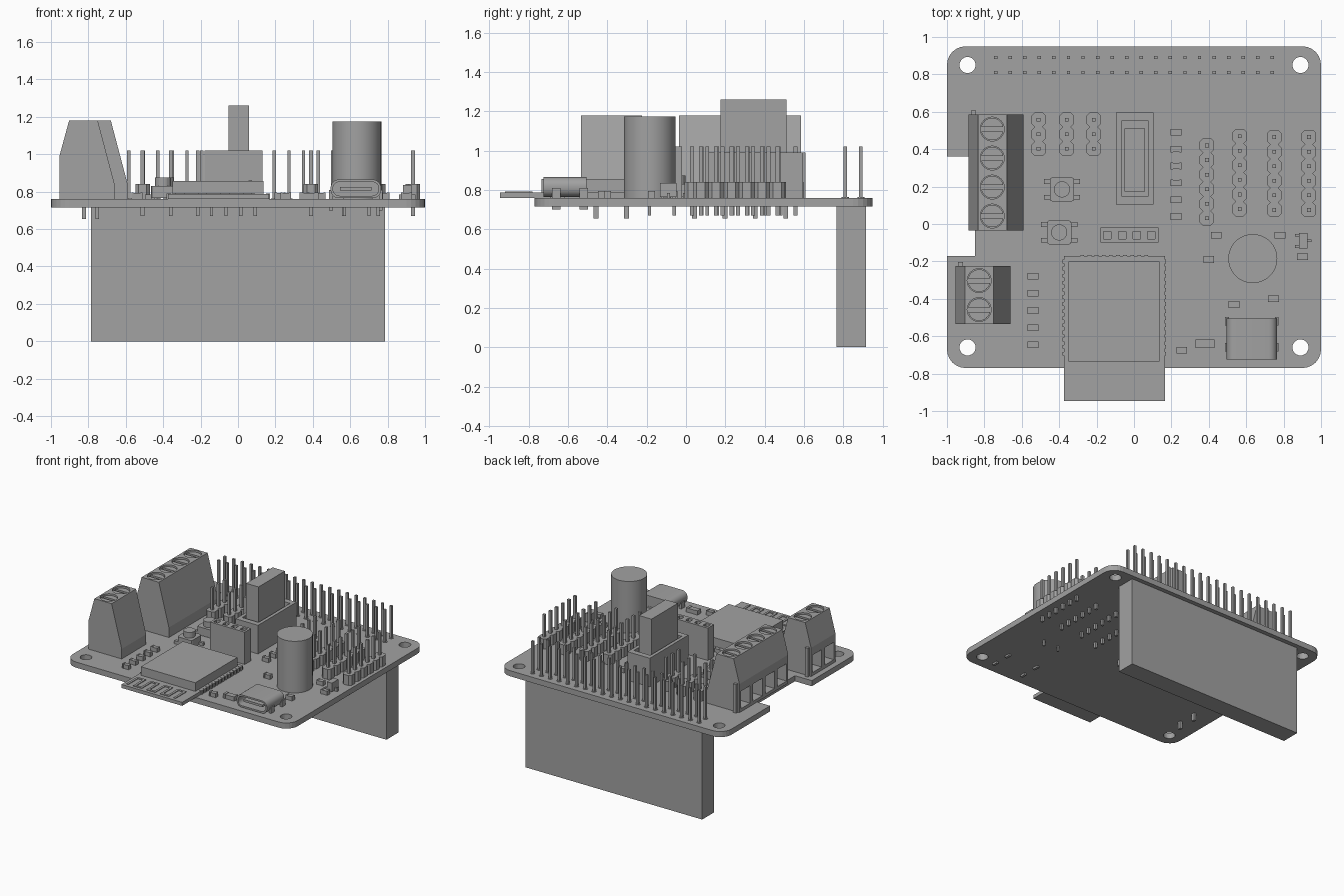
import bpy, bmesh
from math import sin, cos, pi, asin

if "Cube" in bpy.data.objects:
    bpy.data.objects.remove(bpy.data.objects["Cube"])

grey = bpy.data.materials.new("plain grey")
grey.use_nodes = True
COLOUR = (0.36, 0.36, 0.36, 1)
grey.diffuse_color = COLOUR
grey.node_tree.nodes["Principled BSDF"].inputs["Base Color"].default_value = COLOUR

TOP, BOTTOM, PITCH = 0.76, 0.715, 0.0779


def arc(x, y, r, a0=0, a1=2 * pi, n=24, close=False):
    steps = n if close else n - 1
    return [(x + r * cos(a0 + (a1 - a0) * i / steps), y + r * sin(a0 + (a1 - a0) * i / steps))
            for i in range(n)]


def circle(x, y, r, n=24):
    return arc(x, y, r, n=n, close=True)


def rect(x0, x1, y0, y1):
    return [(x0, y0), (x1, y0), (x1, y1), (x0, y1)]


def rounded(x0, x1, y0, y1, r, n=7):
    return (arc(x1 - r, y1 - r, r, 0, pi / 2, n) + arc(x0 + r, y1 - r, r, pi / 2, pi, n)
            + arc(x0 + r, y0 + r, r, pi, 1.5 * pi, n) + arc(x1 - r, y0 + r, r, 1.5 * pi, 2 * pi, n))


def prism(bm, loops, lo, hi, along="z"):
    """Extrude an outline, with optional inner loops as holes."""
    part = bmesh.new()
    for loop in loops:
        vs = [part.verts.new((u, v, lo)) for u, v in loop]
        for i, v in enumerate(vs):
            part.edges.new((v, vs[i - 1]))
    if len(loops) == 1:
        part.faces.new(vs)
    else:
        bmesh.ops.triangle_fill(part, edges=part.edges[:], use_beauty=True)
    ext = bmesh.ops.extrude_face_region(part, geom=part.faces[:], use_keep_orig=True)
    for v in ext["geom"]:
        if isinstance(v, bmesh.types.BMVert):
            v.co.z = hi
    if along == "y":
        for v in part.verts:
            v.co.y, v.co.z = v.co.z, v.co.y
    bmesh.ops.recalc_face_normals(part, faces=part.faces[:])
    mesh = bpy.data.meshes.new("part")
    part.to_mesh(mesh)
    part.free()
    bm.from_mesh(mesh)
    bpy.data.meshes.remove(mesh)


def box(bm, x0, x1, y0, y1, z0, z1):
    prism(bm, [rect(x0, x1, y0, y1)], z0, z1)


def cbox(bm, x, y, w, d, z0, z1):
    box(bm, x - w / 2, x + w / 2, y - d / 2, y + d / 2, z0, z1)


def finish(bm, name, smooth=False):
    mesh = bpy.data.meshes.new(name)
    bm.to_mesh(mesh)
    bm.free()
    mesh.materials.append(grey)
    ob = bpy.data.objects.new(name, mesh)
    bpy.context.collection.objects.link(ob)
    if smooth:
        bpy.ops.object.select_all(action="DESELECT")
        ob.select_set(True)
        bpy.context.view_layer.objects.active = ob
        bpy.ops.object.shade_smooth_by_angle()
    return ob


def cut(ob, cutter_bm):
    cutter = finish(cutter_bm, "cutter")
    cutter.hide_render = True
    mod = ob.modifiers.new("cut", "BOOLEAN")
    mod.operation, mod.object, mod.solver = "DIFFERENCE", cutter, "EXACT"
    graph = bpy.context.evaluated_depsgraph_get()
    ob.data = bpy.data.meshes.new_from_object(ob.evaluated_get(graph))
    ob.modifiers.clear()
    bpy.data.objects.remove(cutter)


# Circuit board with rounded corners, side notch and mounting holes
bm = bmesh.new()
outline = (arc(0.9, 0.85, 0.1, 0, pi / 2, 7) + arc(-0.9, 0.85, 0.1, pi / 2, pi, 7)
           + [(-1, 0.36), (-0.85, 0.36), (-0.85, -0.17), (-1, -0.17)]
           + arc(-0.9, -0.67, 0.1, pi, 1.5 * pi, 7) + arc(0.9, -0.67, 0.1, 1.5 * pi, 2 * pi, 7))
holes = [circle(x, y, 0.043) for x in (-0.89, 0.89) for y in (-0.66, 0.85)]
prism(bm, [outline] + holes, BOTTOM, TOP)
finish(bm, "circuit_board")

# Long socket underneath with its double row of pins
bm = bmesh.new()
box(bm, -0.785, 0.785, 0.765, 0.915, 0, BOTTOM)
finish(bm, "underside_socket")
bm = bmesh.new()
for i in range(20):
    for y in (0.81, 0.89):
        x = (i - 9.5) * PITCH
        prism(bm, [circle(x, y, 0.018, 12)], TOP, TOP + 0.004)
        cbox(bm, x, y, 0.018, 0.018, BOTTOM, 1.02)
finish(bm, "double_row_pins")


# Pin header strips with notched bodies
def pin_strip(name, x, y, count):
    bm, h, c = bmesh.new(), PITCH / 2, 0.018
    ys = [y + (i - (count - 1) / 2) * PITCH for i in range(count)]
    side = []
    for py in ys:
        side += [(0.039 - c, py - h), (0.039, py - h + c), (0.039, py + h - c), (0.039 - c, py + h)]
    side = [p for i, p in enumerate(side) if i % 4 != 3 or i == len(side) - 1]
    prism(bm, [[(x + u, v) for u, v in side] + [(x - u, v) for u, v in reversed(side)]],
          TOP, TOP + 0.08)
    for py in ys:
        cbox(bm, x, py, 0.02, 0.02, 0.67, 1.02)
    finish(bm, name)


for i, x in enumerate((-0.51, -0.36, -0.215)):
    pin_strip(f"short_pin_strip_{i + 1}", x, 0.48, 3)
for i, (x, y) in enumerate(((0.39, 0.225), (0.565, 0.275), (0.75, 0.27), (0.935, 0.27))):
    pin_strip(f"long_pin_strip_{i + 1}", x, y, 6)

# Four way female socket
bm = bmesh.new()
xs = [-0.025 + (i - 1.5) * PITCH for i in range(4)]
box(bm, -0.18, 0.13, -0.1, -0.02, TOP, 1.02)
for x in xs:
    cbox(bm, x, -0.06, 0.018, 0.018, 0.67, BOTTOM)
socket = finish(bm, "four_way_socket")
bm = bmesh.new()
for x in xs:
    cbox(bm, x, -0.06, 0.04, 0.04, 0.92, 1.1)
cut(socket, bm)


# Screw terminal blocks
def terminal(name, xl, y0, y1, poles):
    bm, cutter = bmesh.new(), bmesh.new()
    profile = [(0, TOP), (0, 0.99), (0.052, 1.18), (0.205, 1.18), (0.295, 0.84), (0.295, TOP)]
    prism(bm, [[(xl + u, v) for u, v in profile]], y0, y1, "y")
    body = finish(bm, name)
    bm, sx, r = bmesh.new(), xl + 0.127, 0.06
    for i in range(poles):
        y = (y0 + y1) / 2 + (i - (poles - 1) / 2) * 0.155
        prism(cutter, [circle(sx, y, 0.064)], 1.14, 1.3)
        cbox(cutter, xl, y, 0.2, 0.115, 0.785, 0.925)
        a = asin(0.2)
        for start in (0, pi):
            prism(bm, [arc(sx, y, r, start + a, start + pi - a, 14)], 1.13, 1.168)
        cbox(bm, sx + 0.005, y, 0.02, 0.025, 0.655, BOTTOM)
    cut(body, cutter)
    box(bm, xl + 0.014, xl + 0.04, y1, y1 + 0.022, TOP, 0.99)
    finish(bm, name + "_screws_and_pins")


terminal("large_terminal_block", -0.885, -0.035, 0.585, 4)
terminal("small_terminal_block", -0.955, -0.535, -0.225, 2)

# Shrouded connector with its tall plug
bm = bmesh.new()
prism(bm, [rect(-0.095, 0.105, 0.105, 0.595), rect(-0.068, 0.078, 0.15, 0.55)], TOP, 0.99)
box(bm, -0.07, 0.08, 0.148, 0.552, TOP, 0.95)
finish(bm, "connector_shroud")
bm = bmesh.new()
box(bm, -0.05, 0.06, 0.175, 0.51, 0.95, 1.26)
finish(bm, "tall_plug")

# Round capacitor
bm = bmesh.new()
prism(bm, [circle(0.635, -0.185, 0.131, 48)], TOP, 1.175)
for x in (0.57, 0.7):
    cbox(bm, x, -0.185, 0.015, 0.015, 0.67, BOTTOM)
finish(bm, "round_capacitor", True)

# Push buttons
for i, (x, y) in enumerate(((-0.385, 0.185), (-0.4, -0.045))):
    bm = bmesh.new()
    prism(bm, [rounded(x - 0.065, x + 0.065, y - 0.065, y + 0.065, 0.015, 3)], TOP + 0.005, 0.83)
    prism(bm, [circle(x, y, 0.043)], 0.83, 0.875)
    for sx in (-1, 1):
        for sy in (-1, 1):
            cbox(bm, x + sx * 0.08, y + sy * 0.042, 0.035, 0.025, TOP, 0.785)
    finish(bm, f"push_button_{i + 1}")

# Radio module with shield, edge pads and antenna trace
bm = bmesh.new()
box(bm, -0.375, 0.165, -0.945, -0.17, TOP, 0.788)
finish(bm, "radio_board")
bm = bmesh.new()
box(bm, -0.35, 0.135, -0.735, -0.2, 0.788, 0.857)
prism(bm, [circle(0.065, -0.265, 0.009, 12)], 0.857, 0.859)
finish(bm, "radio_shield")
bm = bmesh.new()
for i in range(14):
    for x in (-0.37, 0.16):
        cbox(bm, x, -0.2 - i * 0.038, 0.022, 0.02, TOP, 0.791)
for i in range(10):
    cbox(bm, -0.276 + i * 0.038, -0.176, 0.02, 0.022, TOP, 0.791)
finish(bm, "edge_pads")
bm = bmesh.new()
for i in range(8):
    x = -0.34 + i * 0.06
    cbox(bm, x, -0.85, 0.018, 0.14, 0.788, 0.793)
    if i < 7:
        cbox(bm, x + 0.03, -0.911 if i % 2 else -0.789, 0.042, 0.018, 0.788, 0.793)
finish(bm, "antenna_trace")

# Power port: rounded shell, back wall, tongue and mounting feet
bm = bmesh.new()
prism(bm, [rounded(0.495, 0.765, 0.765, 0.865, 0.045),
           rounded(0.508, 0.752, 0.778, 0.852, 0.034)], -0.725, -0.505, "y")
prism(bm, [rounded(0.503, 0.757, 0.773, 0.857, 0.04)], -0.57, -0.507, "y")
box(bm, 0.545, 0.715, -0.71, -0.56, 0.806, 0.824)
for x in (0.497, 0.763):
    for y in (-0.52, -0.66):
        cbox(bm, x, y, 0.02, 0.045, 0.70, 0.81)
finish(bm, "power_port", True)

# Small chip parts: centre, size along x, size along y, height
chips = [(0.225, 0.49 - i * 0.09, 0.058, 0.035) for i in range(6)]
chips += [(-0.54, -0.28 - i * 0.0912, 0.058, 0.035) for i in range(5)]
chips += [(x, y, 0.058, 0.036) for x, y in ((0.44, -0.06), (0.78, -0.06), (0.4, -0.19), (0.9, -0.175),
                                            (0.535, -0.43), (0.745, -0.4), (0.255, -0.675))]
chips.append((0.38, -0.64, 0.1, 0.046))
bm = bmesh.new()
for x, y, w, d in chips:
    cbox(bm, x, y, w * 0.6, d - 0.003, TOP, TOP + 0.032)
    for s in (-1, 1):
        cbox(bm, x + s * w * 0.4, y, w * 0.2, d, TOP, TOP + 0.035)
finish(bm, "chip_parts")

# Three legged transistor
bm = bmesh.new()
cbox(bm, 0.905, -0.09, 0.045, 0.082, TOP + 0.005, 0.835)
for x, y in ((0.875, -0.06), (0.875, -0.12), (0.935, -0.09)):
    cbox(bm, x, y, 0.03, 0.015, TOP, 0.785)
finish(bm, "transistor")
